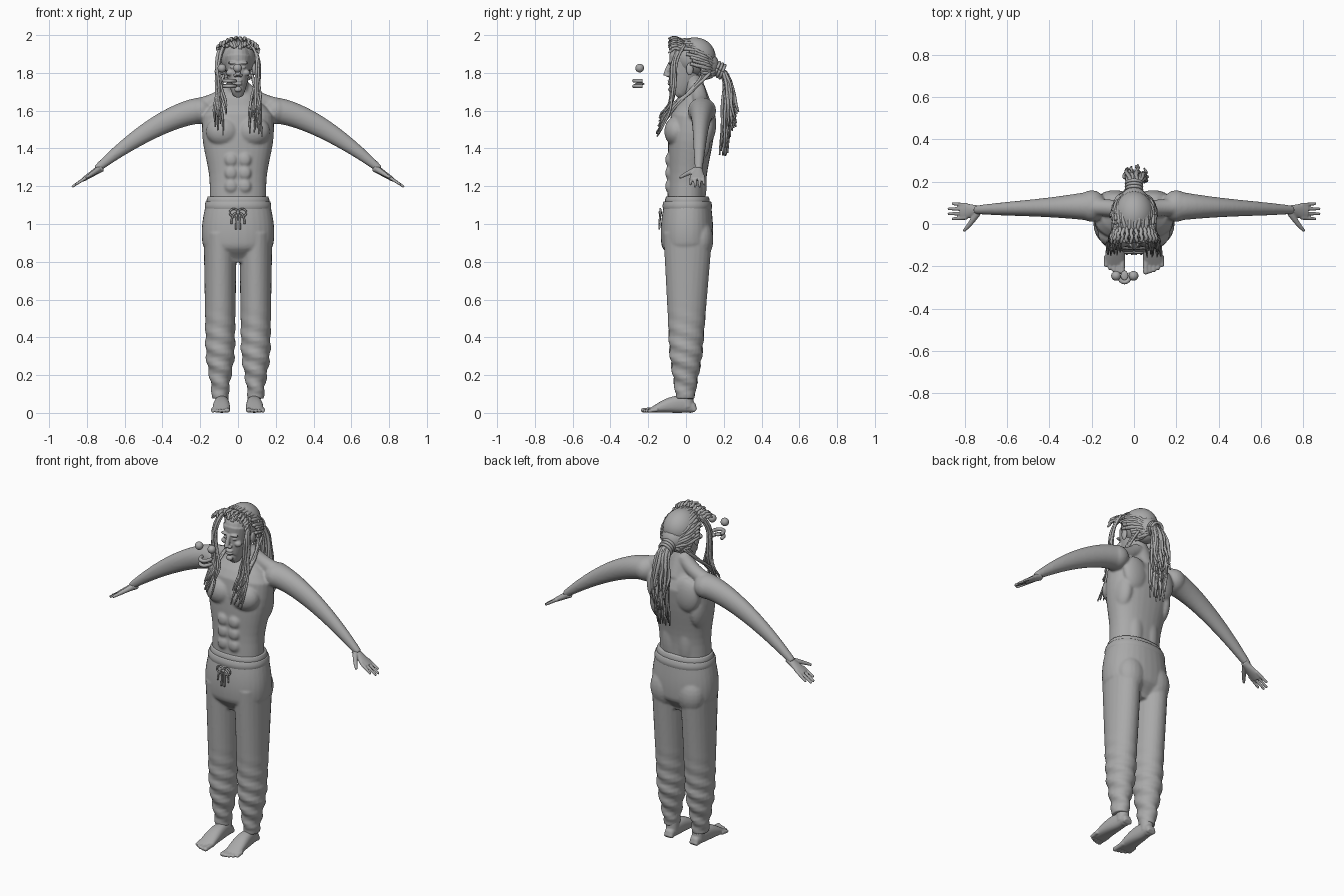
import bpy, bmesh, random
from math import sin, cos, pi, tau, copysign, atan2, radians
from mathutils import Vector, Matrix

random.seed(4)
rand = random.uniform
if "Cube" in bpy.data.objects:
    bpy.data.objects.remove(bpy.data.objects["Cube"])

clay = bpy.data.materials.new("clay_grey")
clay.use_nodes = True
clay.diffuse_color = (0.4, 0.4, 0.4, 1)
clay.node_tree.nodes["Principled BSDF"].inputs["Base Color"].default_value = clay.diffuse_color
SIDEWAYS, DEPTH, UP = Vector((1, 0, 0)), Vector((0, 1, 0)), Vector((0, 0, 1))
BOTH = (1, -1)


def mix(a, b, t):
    return a + (b - a) * t


def ease(start, end, t):
    t = min(1, max(0, (t - start) / (end - start)))
    return t * t * (3 - 2 * t)


def bezier(*points):
    """Path function guided by control points."""
    def path(t):
        row = [Vector(p) for p in points]
        while len(row) > 1:
            row = [a.lerp(b, t) for a, b in zip(row, row[1:])]
        return row[0]
    return path


def taper(start, end):
    return lambda t: (mix(start, end, t),) * 2


def loft(bm, path, size, hint=SIDEWAYS, sides=24, steps=16, power=2):
    """Closed loft of superellipse rings; path and size are functions of t."""
    centres = [path(i / steps) for i in range(steps + 1)]
    rings = []
    for i, centre in enumerate(centres):
        ahead = (centres[min(i + 1, steps)] - centres[max(i - 1, 0)]).normalized()
        u = (hint - ahead * hint.dot(ahead)).normalized()
        v = ahead.cross(u)
        width, height = size(i / steps)
        ring = []
        for k in range(sides):
            c, s = cos(tau * k / sides), sin(tau * k / sides)
            across = copysign(abs(c) ** (2 / power), c) * width
            along = copysign(abs(s) ** (2 / power), s) * height
            ring.append(bm.verts.new(centre + u * across + v * along))
        rings.append(ring)
    for low, high in zip(rings, rings[1:]):
        for k in range(sides):
            nxt = (k + 1) % sides
            bm.faces.new((low[k], low[nxt], high[nxt], high[k]))
    bm.faces.new(rings[0][::-1])
    bm.faces.new(rings[-1])


def blob(bm, centre, size):
    place = Matrix.Translation(centre) @ Matrix.Diagonal((*size, 1))
    bmesh.ops.create_uvsphere(bm, u_segments=20, v_segments=14, radius=1, matrix=place)


def twin_blobs(bm, centre, size):
    x, y, z = centre
    for side in BOTH:
        blob(bm, (side * x, y, z), size)


def finish(bm, name, voxel=0, smoothing=4):
    bmesh.ops.recalc_face_normals(bm, faces=bm.faces)
    mesh = bpy.data.meshes.new(name)
    bm.to_mesh(mesh)
    bm.free()
    mesh.materials.append(clay)
    mesh.shade_smooth()
    part = bpy.data.objects.new(name, mesh)
    bpy.context.collection.objects.link(part)
    if voxel:
        fuse = part.modifiers.new("fuse", 'REMESH')
        fuse.mode, fuse.voxel_size, fuse.use_smooth_shade = 'VOXEL', voxel, True
        soften = part.modifiers.new("soften", 'SMOOTH')
        soften.factor, soften.iterations = 0.5, smoothing


# Torso, neck and arms fused into one skin
def torso_size(t):
    chest, closing = ease(.3, .7, t), 1 - .6 * ease(.8, 1, t)
    return mix(.15, .19, chest) * closing, mix(.1, .12, chest) * closing


bm = bmesh.new()
loft(bm, lambda t: Vector((0, .06 * t * t, mix(1, 1.7, t))), torso_size, sides=32, power=2.3)
loft(bm, bezier((0, .08, 1.6), (0, .02, 1.8)), taper(.065, .05))
for side in BOTH:
    def arm_path(t):
        return Vector((side * mix(.2, .75, t), mix(.085, .067, t), 1.6 - .31 * t ** 1.5))

    def arm_size(t):
        thick = mix(.07, .02, t) + .006 * sin(pi * t)
        return thick * mix(1, .8, sin(pi * t)), thick

    loft(bm, arm_path, arm_size, hint=DEPTH)
    loft(bm, bezier((side * .2, .08, 1.63), (side * .1, .08, 1.65), (side * .03, .06, 1.72)),
         taper(.04, .04), hint=DEPTH)
twin_blobs(bm, centre=(.2, .085, 1.6), size=(.07, .075, .07))
twin_blobs(bm, centre=(.08, -.05, 1.49), size=(.09, .065, .08))
twin_blobs(bm, centre=(.09, .12, 1.53), size=(.08, .04, .1))
twin_blobs(bm, centre=(.05, .07, 1.22), size=(.05, .04, .15))
twin_blobs(bm, centre=(.13, .05, 1.44), size=(.05, .08, .12))
for row in range(3):
    twin_blobs(bm, centre=(.036, -.09, 1.2 + .07 * row), size=(.034, .02, .036))
finish(bm, "torso_and_arms", voxel=.007, smoothing=6)

# Hands with four fingers and a thumb, sloping down with the arms
bm = bmesh.new()
for side in BOTH:
    def reach(x, y):
        return Vector((side * x, y, 1.3 - .65 * (x - .72)))

    loft(bm, bezier(reach(.72, .068), reach(.82, .058)),
         lambda t: (mix(.02, .036, ease(0, .8, t)), mix(.022, .011, t)), hint=DEPTH)
    for finger in range(4):
        root, spread = .03 + .02 * finger, .004 * (finger - 1.5)
        tip = .86 + .022 * sin(pi * finger / 3)
        loft(bm, bezier(reach(.79, root), reach(tip, root + spread)), taper(.01, .007), hint=DEPTH, sides=10)
    loft(bm, bezier(reach(.74, .05), reach(.78, -.01), reach(.805, -.033)), taper(.016, .007), hint=UP, sides=10)
finish(bm, "hands", voxel=.004, smoothing=3)


# Trousers with folds toward the cuffs
def hip_size(t):
    closing = 1 - .4 * ease(.7, 1, t)
    return (.168 + .024 * sin(pi * t)) * closing, (.123 + .016 * sin(pi * t)) * closing


def leg_size(t):
    cuff = ease(.7, 1, t)
    return .088 - .015 * t - .03 * cuff, .13 - .06 * t - .02 * cuff


bm = bmesh.new()
loft(bm, bezier((0, .01, 1.115), (0, 0, .95), (0, .01, .8)), hip_size, sides=32, power=2.2)
for side in BOTH:
    loft(bm, bezier((side * .094, .01, .95), (side * .094, -.004, .075)), leg_size, steps=40)
twin_blobs(bm, centre=(.085, .075, .92), size=(.085, .07, .11))
for v in bm.verts:
    if v.co.z < .6:
        side = copysign(.094, v.co.x)
        out = Vector((v.co.x - side, v.co.y, 0)).normalized()
        swirl = 75 * v.co.z + 2 * atan2(out.y, out.x) + 9 * side
        v.co += out * .006 * sin(swirl) * ease(.6, .3, v.co.z) * ease(.07, .12, v.co.z)
finish(bm, "trousers", voxel=.007)

# Waistband, undergarment edge and drawstring bow
bm = bmesh.new()
for low, high, width, depth in ((1.07, 1.12, .17, .125), (1.1, 1.145, .16, .112)):
    loft(bm, bezier((0, .007, low), (0, .007, high)),
         lambda t: (width + .006 * sin(pi * t), depth + .006 * sin(pi * t)), sides=48, power=2.2)
finish(bm, "waistband")
bm = bmesh.new()
for side in BOTH:
    knot = Vector((0, -.136, 1.06))
    loft(bm, lambda t: knot + Vector((side * .022 * (1 - cos(tau * t)), 0, .02 * sin(tau * t))),
         taper(.005, .005), hint=DEPTH, sides=8)
    for spread, drop in ((.01, .09), (.035, .06)):
        end = knot + Vector((side * spread, -.006, -drop))
        loft(bm, bezier(knot, knot + SIDEWAYS * side * spread, end), taper(.005, .005), hint=DEPTH, sides=8)
blob(bm, knot, (.01, .01, .01))
finish(bm, "drawstring")


# Bare feet
def arch_height(t):
    return .012 + .033 * sin(pi * t ** .7)


bm = bmesh.new()
for side in BOTH:
    loft(bm, bezier((side * .085, 0, .16), (side * .085, .008, .03)), taper(.037, .034))
    loft(bm, lambda t: Vector((side * mix(.083, .09, t), mix(.05, -.19, t), arch_height(t))),
         lambda t: (mix(.022, .046, ease(-.3, .8, t)), arch_height(t)), power=2.4)
    for toe in range(5):
        x, tip = side * (.056 + .019 * toe), -.225 + .002 * toe * toe
        thick = .011 if toe else .014
        loft(bm, bezier((x, -.15, .018), (x, tip, thick)), taper(thick, thick * .9), sides=12)
        blob(bm, (x, tip, thick), (thick, thick, thick * .9))
twin_blobs(bm, centre=(.084, .022, .03), size=(.03, .032, .03))
finish(bm, "feet", voxel=.004, smoothing=3)

# Head and face
bm = bmesh.new()
blob(bm, (0, .015, 1.875), (.073, .104, .1))
loft(bm, lambda t: Vector((0, mix(-.06, .01, t ** .5), mix(1.69, 1.88, t))),
     lambda t: (mix(.02, .073, t ** .5), mix(.026, .1, t ** .5)), power=2.2)
loft(bm, bezier((0, -.085, 1.85), (0, -.1, 1.82), (0, -.108, 1.785)), taper(.01, .014), sides=14)
for z in (1.742, 1.758):
    blob(bm, (0, -.083, z), (.023, .015, .008))              # lip
blob(bm, (0, -.08, 1.712), (.02, .015, .015))                # chin
twin_blobs(bm, centre=(.014, -.096, 1.787), size=(.011, .013, .009))
twin_blobs(bm, centre=(.042, -.06, 1.8), size=(.022, .02, .017))
twin_blobs(bm, centre=(.027, -.08, 1.853), size=(.028, .014, .008))
twin_blobs(bm, centre=(.028, -.074, 1.829), size=(.015, .012, .006))
twin_blobs(bm, centre=(.085, .02, 1.82), size=(.011, .02, .034))
finish(bm, "head", voxel=.004, smoothing=3)

# Scalp cap and dreadlocks swept back to the tie
bm = bmesh.new()
blob(bm, (0, .045, 1.884), (.094, .112, .104))
blob(bm, (0, .1, 1.84), (.07, .075, .075))
finish(bm, "scalp")


def lock(bm, path, thick):
    """Tapered strand with a slight random wave."""
    phase, wave = rand(0, tau), rand(9, 16)
    loft(bm, lambda t: path(t) + Vector((sin(wave * t + phase), cos(wave * t), 0)) * .003,
         lambda t: (thick * (1 - .5 * t ** 6),) * 2, sides=7, steps=18)


bm = bmesh.new()
for layer in range(2):
    for strand in range(36):
        phi = radians(mix(-55, 235, (strand + layer / 2) / 36))
        below = sin(phi) < -.2
        hairline = radians(112 if below else 36 + 50 * cos(phi) ** 2 + 18 * layer + rand(-6, 6))
        lift = rand(.97, 1.03) - .02 * layer
        tie = Vector((rand(-.02, .02), .175, rand(1.8, 1.83)))

        def swept(t):
            angle = mix(hairline, radians(165), t)
            ring = Vector((.104 * cos(phi), 0, .124 * sin(phi))) * sin(angle)
            skull = Vector((0, .03, 1.863 - .04 * t)) + lift * (ring - DEPTH * .125 * cos(angle))
            return skull.lerp(tie, ease(.7, 1, t))

        lock(bm, swept, .0095)
for curl in range(14):
    turn = pi * (curl + .5) / 14
    root = Vector((.09 * cos(turn), -.02, 1.91 + .06 * sin(turn)))
    bend = root + Vector((.02 * cos(turn), -.04, .03))
    lock(bm, bezier(root, bend, bend + Vector((0, -.03, rand(-.05, -.02)))), .009)
finish(bm, "swept_locks")

# Ponytail and its tie
bm = bmesh.new()
for strand in range(55):
    turn, spread = rand(0, tau), rand(.3, 1)
    fan = Vector((cos(turn), .4 * sin(turn), 0)) * spread
    drop = .26 * rand(0, 1) ** 1.3
    tip = Vector((0, .195 + .28 * drop, 1.36 + drop))
    lock(bm, bezier(Vector((0, .16, 1.82)) + fan * .02, Vector((0, .25, 1.82)) + fan * .04,
                    Vector((0, .21, 1.65)) + fan * .08, tip + fan * .06), .0085)
finish(bm, "ponytail")
bm = bmesh.new()
for wrap in range(3):
    middle = Vector((0, .165 + .014 * wrap, 1.822 - .008 * wrap))
    loft(bm, lambda t: middle + Vector((.036 * cos(tau * t), .014 * sin(tau * t), .034 * sin(tau * t))),
         taper(.008, .008), hint=Vector((0, .9, -.45)), sides=8, steps=24)
finish(bm, "hair_tie")

# Loose locks falling over the chest
bm = bmesh.new()
for side in BOTH:
    for strand in range(15):
        x, drop = side * rand(.06, .135), rand(0, .15)
        tip = (x, rand(-.13, -.12) - .2 * drop, 1.61 - drop)
        if strand % 3:
            path = bezier((side * rand(.06, .09), rand(-.04, 0), 1.95), (side * .14, rand(-.12, -.07), 1.86),
                          (side * rand(.07, .1), rand(-.09, -.05), 1.7), (x, -.04, 1.66), tip)
        else:
            path = bezier((side * .07, rand(.08, .13), 1.8), (side * .1, .05, 1.7), (side * .1, -.04, 1.68), tip)
        lock(bm, path, .007)
finish(bm, "front_locks")

# Detached eyeballs and mouth piece
for name, x in (("right_eyeball", -.085), ("left_eyeball", -.002)):
    bm = bmesh.new()
    blob(bm, (x, -.245, 1.825), (.023, .023, .023))
    finish(bm, name)
bm = bmesh.new()
for z in (1.73, 1.758):
    loft(bm, lambda t: Vector((-.045 + .03 * cos(pi * t), -.23 - .045 * sin(pi * t), z)),
         taper(.01, .01), hint=UP, sides=12)
blob(bm, (-.045, -.245, 1.742), (.018, .025, .008))
finish(bm, "mouth_piece")
